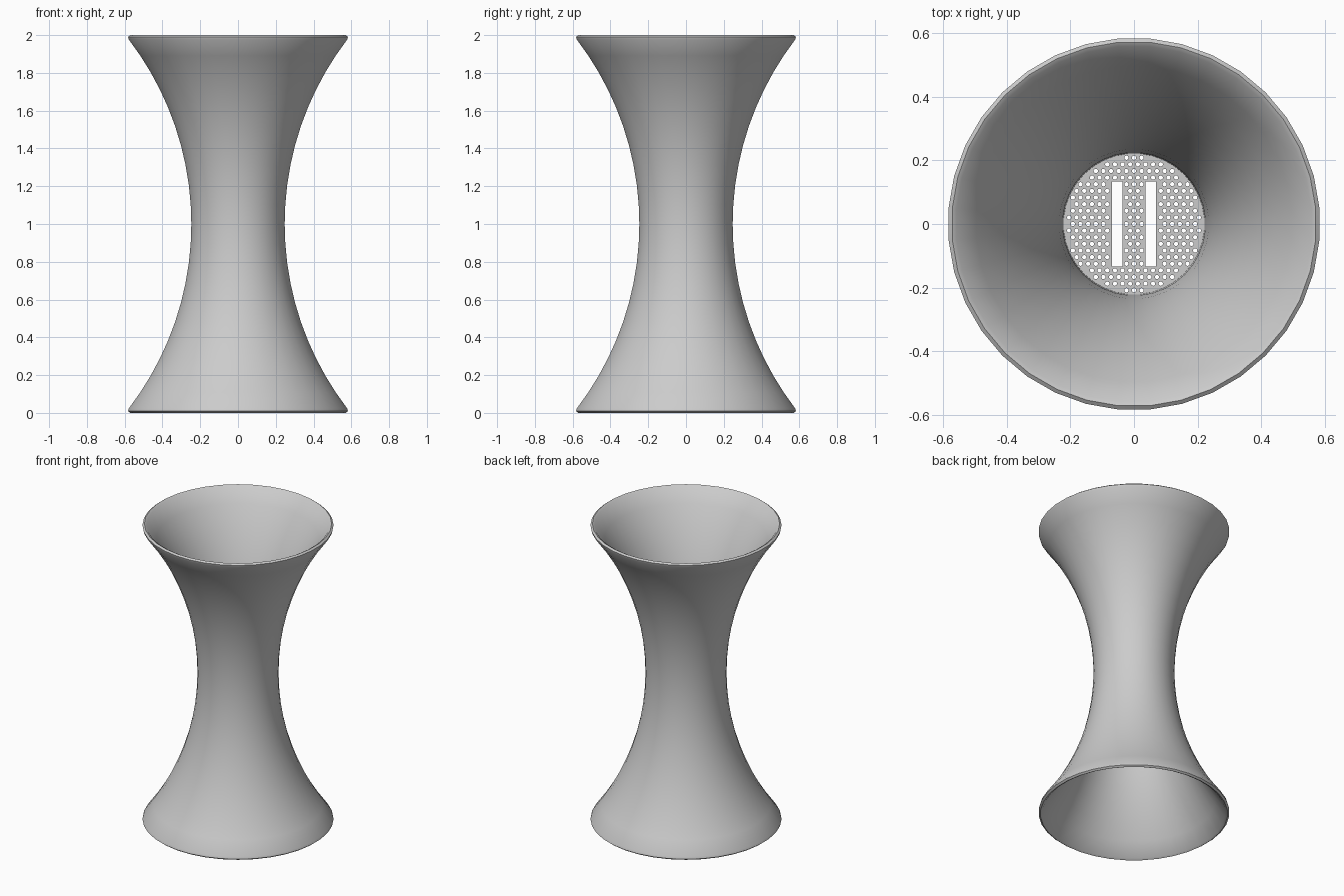
import bpy, bmesh, math

if "Cube" in bpy.data.objects:
    bpy.data.objects.remove(bpy.data.objects["Cube"])

SIDES = 36
CX, R_OUT, R_IN = 1.848, 1.6, 1.627   # arc centre distance and wall arc radii
STEPS = 10


def arc_point(rho, deg):
    a = math.radians(deg)
    return CX - rho * math.cos(a), 1 + rho * math.sin(a)


# Closed wall profile: outer arc, top rim, inner arc, bottom rim
END, RIM = 37.6, 38.1
angles = [END * i / STEPS for i in range(-STEPS, STEPS + 1)]
profile = [arc_point(R_OUT, a) for a in angles]
profile += [arc_point(1.606, RIM), arc_point(1.621, RIM)]
profile += [arc_point(R_IN, a) for a in reversed(angles)]
profile += [arc_point(1.621, -RIM), arc_point(1.606, -RIM)]

# Flared hourglass body: profile revolved around z
bm = bmesh.new()
rings = []
for s in range(SIDES):
    t = 2 * math.pi * (s + 0.5) / SIDES
    rings.append([bm.verts.new((r * math.cos(t), r * math.sin(t), z)) for r, z in profile])
n = len(profile)
for s in range(SIDES):
    a, b = rings[s], rings[(s + 1) % SIDES]
    for i in range(n):
        j = (i + 1) % n
        bm.faces.new((a[i], b[i], b[j], a[j]))
bmesh.ops.recalc_face_normals(bm, faces=bm.faces)
mesh = bpy.data.meshes.new("flared_body")
bm.to_mesh(mesh)
bm.free()
body = bpy.data.objects.new("flared_body", mesh)
bpy.context.collection.objects.link(body)
bpy.context.view_layer.objects.active = body
body.select_set(True)
bpy.ops.object.shade_smooth_by_angle(angle=math.radians(35))
body.select_set(False)

# Perforated strainer plate: filled 2D curve with hole outlines
curve = bpy.data.curves.new("strainer_plate", 'CURVE')
curve.dimensions = '2D'
curve.fill_mode = 'BOTH'
curve.extrude = 0.015


def outline(points):
    sp = curve.splines.new('POLY')
    sp.points.add(len(points) - 1)
    for p, (x, y) in zip(sp.points, points):
        p.co = (x, y, 0, 1)
    sp.use_cyclic_u = True


def circle(x, y, r, count):
    outline([(x + r * math.cos(2 * math.pi * (i + 0.5) / count),
              y + r * math.sin(2 * math.pi * (i + 0.5) / count)) for i in range(count)])


circle(0, 0, 0.223, SIDES)

# Two long slots
SLOT_X, SLOT_W, SLOT_H = 0.053, 0.0165, 0.134
for sx in (-SLOT_X, SLOT_X):
    outline([(sx - SLOT_W, -SLOT_H), (sx + SLOT_W, -SLOT_H),
             (sx + SLOT_W, SLOT_H), (sx - SLOT_W, SLOT_H)])

# Staggered small holes, kept clear of slots and edge
PITCH, ROW, HOLE = 0.024, 0.0208, 0.0068
for j in range(-10, 11):
    for i in range(-10, 11):
        x, y = (i + 0.5 * (j % 2)) * PITCH, j * ROW
        in_slot = (abs(abs(x) - SLOT_X) < SLOT_W + HOLE + 0.001
                   and abs(y) < SLOT_H + HOLE + 0.001)
        if math.hypot(x, y) < 0.211 and not in_slot:
            circle(x, y, HOLE, 10)

plate = bpy.data.objects.new("strainer_plate", curve)
plate.location.z = 1.0
bpy.context.collection.objects.link(plate)
bpy.context.view_layer.objects.active = plate
plate.select_set(True)
bpy.ops.object.convert(target='MESH')
